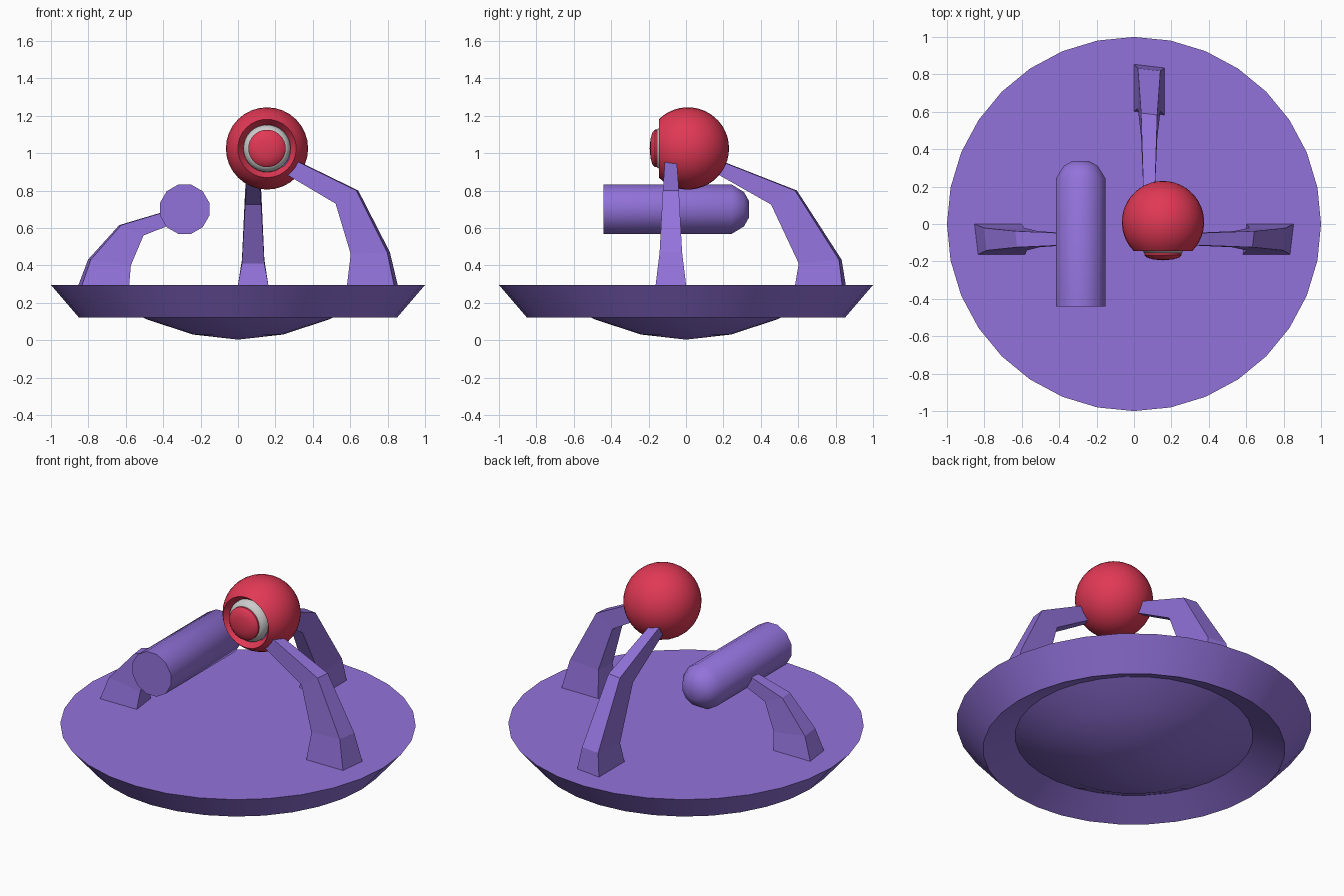
import bpy, bmesh
from math import pi, sin, cos, asin, radians

if "Cube" in bpy.data.objects:
    bpy.data.objects.remove(bpy.data.objects["Cube"])


def material(name, color):
    m = bpy.data.materials.new(name)
    m.diffuse_color = (*color, 1)
    m.use_nodes = True
    m.node_tree.nodes["Principled BSDF"].inputs["Base Color"].default_value = m.diffuse_color
    return m


purple = material("purple", (0.29, 0.17, 0.71))
red = material("red", (0.75, 0.04, 0.09))


def finish(bm, name, mat, smooth):
    bmesh.ops.recalc_face_normals(bm, faces=bm.faces)
    me = bpy.data.meshes.new(name)
    bm.to_mesh(me)
    bm.free()
    ob = bpy.data.objects.new(name, me)
    bpy.context.collection.objects.link(ob)
    if mat:
        me.materials.append(mat)
    if smooth:
        bpy.ops.object.select_all(action='DESELECT')
        ob.select_set(True)
        bpy.context.view_layer.objects.active = ob
        bpy.ops.object.shade_smooth_by_angle(angle=radians(smooth))
    return ob


def lathe(name, profile, segs, mat, axis='Z', center=(0, 0, 0), turn=0, smooth=32):
    """Revolve (radius, height) points; open ends are capped."""
    bm = bmesh.new()
    cx, cy, cz = center
    rings = []
    for r, h in profile:
        ring = []
        for i in range(1 if r == 0 else segs):
            a = 2 * pi * i / segs + turn
            u, v = r * cos(a), r * sin(a)
            p = (cx + u, cy + v, cz + h) if axis == 'Z' else (cx + u, cy + h, cz + v)
            ring.append(bm.verts.new(p))
        rings.append(ring)
    for a, b in zip(rings, rings[1:]):
        for i in range(segs):
            j = (i + 1) % segs
            quad = [a[i % len(a)], a[j % len(a)], b[j % len(b)], b[i % len(b)]]
            bm.faces.new(list(dict.fromkeys(quad)))
    for ring in (rings[0], rings[-1]):
        if len(ring) > 1:
            bm.faces.new(ring)
    return finish(bm, name, mat, smooth)


def leg(name, outer, inner, place):
    """Tapered bent leg; outer and inner are (distance, height) pairs."""
    bm = bmesh.new()
    sections = []
    for (xo, zo), (xi, zi), w in zip(outer, inner, (0.082, 0.06, 0.043, 0.03)):
        s = 0.12 * w
        pts = [(xo - s, -w, zo), (xo + s, w, zo), (xi + s, w, zi), (xi - s, -w, zi)]
        sections.append([bm.verts.new(place(x, y - 0.081, z)) for x, y, z in pts])
    for a, b in zip(sections, sections[1:]):
        for i in range(4):
            j = (i + 1) % 4
            bm.faces.new((a[i], a[j], b[j], b[i]))
    bm.faces.new(sections[0])
    bm.faces.new(sections[-1])
    return finish(bm, name, mat=purple, smooth=0)


# Saucer base with hollow rim and shallow dome underneath
lathe("saucer_base", [(1, 0.295), (0.85, 0.12), (0.67, 0.205), (0.485, 0.11),
                      (0.24, 0.03), (0, 0.003)], 32, purple)

# Bent legs
leg("right_leg", [(0.845, 0.29), (0.805, 0.47), (0.638, 0.80), (0.27, 0.98)],
    [(0.592, 0.29), (0.61, 0.46), (0.527, 0.73), (0.23, 0.905)],
    lambda x, y, z: (x, y, z))
leg("back_leg", [(0.845, 0.29), (0.825, 0.43), (0.588, 0.80), (0.15, 0.972)],
    [(0.592, 0.29), (0.61, 0.41), (0.46, 0.725), (0.15, 0.90)],
    lambda x, y, z: (-y, x, z))
leg("left_leg", [(0.845, 0.29), (0.795, 0.43), (0.63, 0.615), (0.33, 0.705)],
    [(0.592, 0.29), (0.58, 0.40), (0.51, 0.56), (0.33, 0.63)],
    lambda x, y, z: (-x, y, z))

# Capsule with flat front and rounded back
lathe("capsule", [(0.136, -0.44), (0.136, 0.245), (0.095, 0.31), (0.045, 0.337)],
      12, purple, 'Y', (-0.285, 0, 0.70), pi / 12, 50)

# Ball with a funnel-shaped socket cut into its front
R, N = 0.22, 16
ball_center = (0.155, 0.01, 1.025)
end = pi - asin(0.156 / R)
ball = [(R * sin(end * i / N), R * cos(end * i / N)) for i in range(N + 1)]
lathe("ball", ball + [(0.127, -0.115), (0, -0.105)], 32, red, 'Y', ball_center)

# Grey ring and lens inside the socket
lathe("lens_ring", [(0.127, -0.112), (0.125, -0.135), (0.1, -0.165), (0.08, -0.165)],
      32, None, 'Y', ball_center, smooth=60)
lathe("lens", [(0.1, -0.13), (0.1, -0.175), (0.085, -0.19), (0.05, -0.2), (0, -0.204)],
      32, red, 'Y', ball_center, smooth=40)
